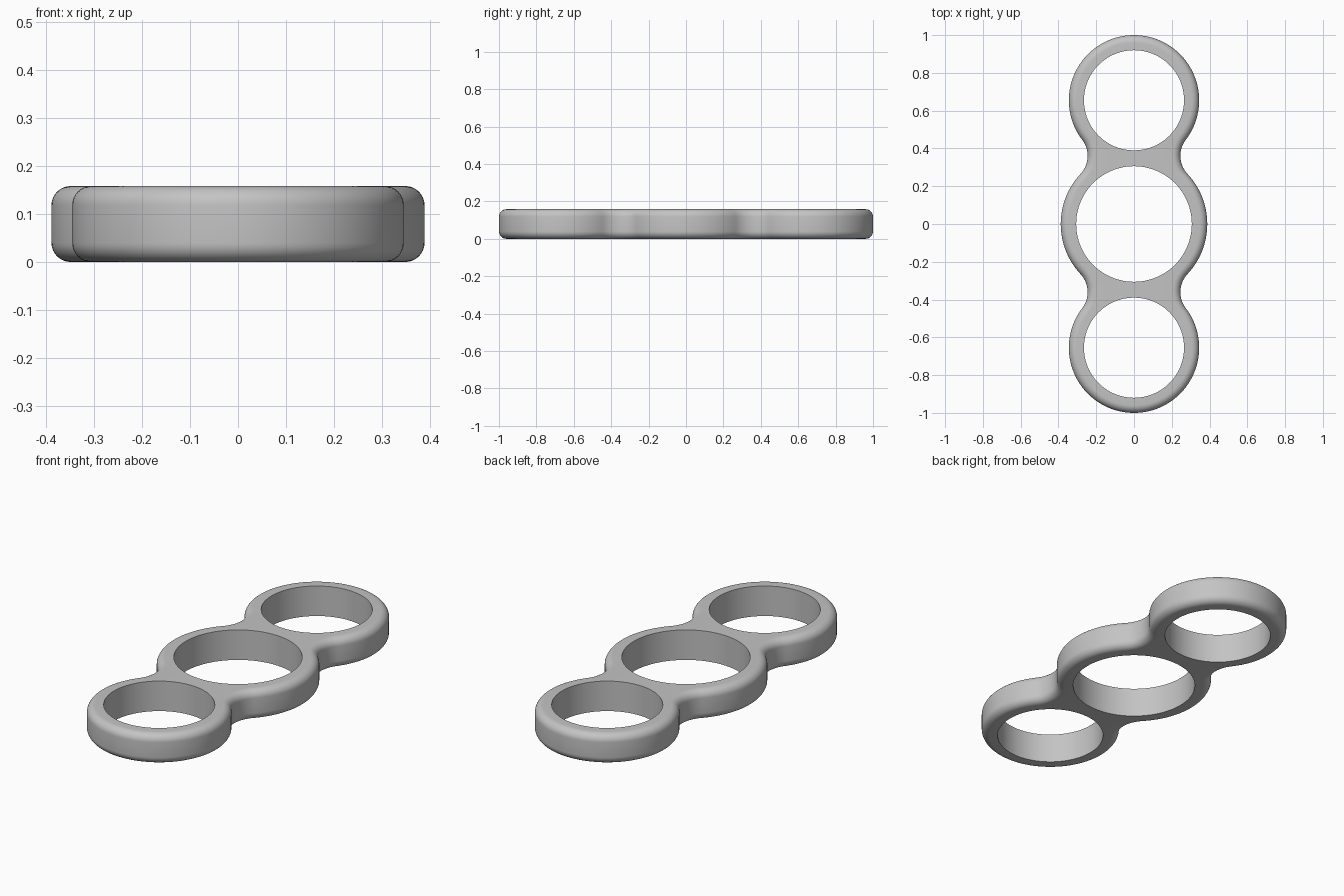
import bpy, bmesh, math

cube = bpy.data.objects.get("Cube")
if cube:
    bpy.data.objects.remove(cube, do_unlink=True)

HEIGHT, ROUND = 0.158, 0.04
MID_R, MID_HOLE = 0.388, 0.306
END_R, END_HOLE, END_Y = 0.345, 0.265, 0.655
NECK_R = 0.14

# Centre of the neck fillet, tangent to the middle and end circles
m, e = MID_R + NECK_R, END_R + NECK_R
neck_y = (m * m - e * e + END_Y ** 2) / (2 * END_Y)
neck_x = math.sqrt(m * m - neck_y ** 2)
mid_angle = math.atan2(neck_y, neck_x)
end_angle = math.atan2(neck_y - END_Y, neck_x)


def arc(cx, cy, r, start, stop, steps):
    """Points along an arc, leaving out the last one."""
    angles = [start + (stop - start) * i / steps for i in range(steps)]
    return [(cx + r * math.cos(a), cy + r * math.sin(a)) for a in angles]


def outline(inset):
    """Closed body outline, moved inward by inset."""
    quarter = arc(0, 0, MID_R - inset, 0, mid_angle, 14)
    quarter += arc(neck_x, neck_y, NECK_R + inset,
                   mid_angle + math.pi, end_angle + math.pi, 16)
    quarter += arc(0, END_Y, END_R - inset, end_angle, math.pi / 2, 36)
    quarter.append((0, END_Y + END_R - inset))
    half = quarter + [(-x, y) for x, y in quarter[-2::-1]]
    return half + [(x, -y) for x, y in half[-2:0:-1]]


def add_loop(bm, points, z):
    return [bm.verts.new((x, y, z)) for x, y in points]


def bridge(bm, low, high):
    for i in range(len(low)):
        j = (i + 1) % len(low)
        bm.faces.new((low[i], low[j], high[j], high[i]))


def loop_edges(bm, loop):
    return [bm.edges.get((loop[i - 1], loop[i])) for i in range(len(loop))]


bm = bmesh.new()

# Outer wall with rounded lower and upper rims
steps = 8
profile = []
for i in range(steps + 1):
    a = math.pi / 2 * i / steps
    profile.append((ROUND * (1 - math.sin(a)), ROUND * (1 - math.cos(a))))
profile += [(inset, HEIGHT - z) for inset, z in reversed(profile)]
walls = [add_loop(bm, outline(inset), z) for inset, z in profile]
for low, high in zip(walls, walls[1:]):
    bridge(bm, low, high)
bottom, top = loop_edges(bm, walls[0]), loop_edges(bm, walls[-1])

# Straight-sided holes
for y, r in ((-END_Y, END_HOLE), (0, MID_HOLE), (END_Y, END_HOLE)):
    circle = arc(0, y, r, 0, 2 * math.pi, 96)
    low, high = add_loop(bm, circle, 0), add_loop(bm, circle, HEIGHT)
    bridge(bm, low, high)
    bottom += loop_edges(bm, low)
    top += loop_edges(bm, high)

# Flat faces around the holes
for edges, side in ((bottom, -1), (top, 1)):
    bmesh.ops.triangle_fill(bm, edges=edges, use_beauty=True, normal=(0, 0, side))
bmesh.ops.recalc_face_normals(bm, faces=bm.faces)

mesh = bpy.data.meshes.new("three_ring_body")
bm.to_mesh(mesh)
bm.free()
body = bpy.data.objects.new("three_ring_body", mesh)
bpy.context.collection.objects.link(body)

# Plain grey material
grey = bpy.data.materials.new("light_grey")
grey.use_nodes = True
colour = (0.55, 0.55, 0.55, 1)
grey.diffuse_color = colour
grey.node_tree.nodes["Principled BSDF"].inputs["Base Color"].default_value = colour
mesh.materials.append(grey)

bpy.ops.object.select_all(action="DESELECT")
body.select_set(True)
bpy.context.view_layer.objects.active = body
bpy.ops.object.shade_smooth_by_angle(angle=math.radians(35))
